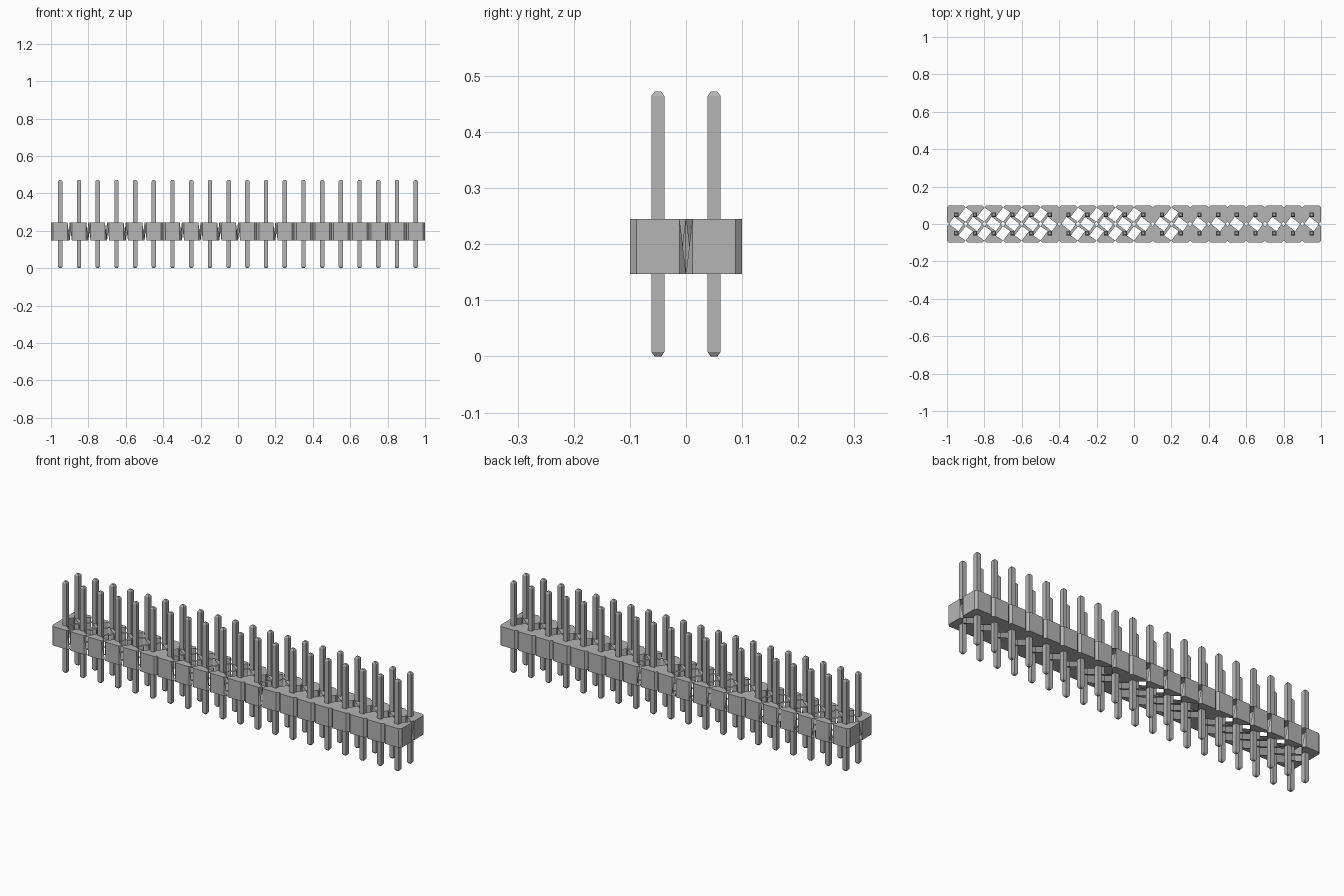
import bpy, bmesh
from mathutils import Matrix, Vector

if "Cube" in bpy.data.objects:
    bpy.data.objects.remove(bpy.data.objects["Cube"], do_unlink=True)

PITCH, COLUMNS = 0.1, 20
HALF, CHAMFER, PIN = PITCH / 2, 0.0115, 0.0115
Z_LOW, Z_HIGH, HEIGHT = 0.147, 0.245, 0.472
# Column joints where the housing is open between neighbouring cells
OPEN_JOINTS = {1, 2, 3, 4, 5, 7, 8, 9, 10, 12}

gray = bpy.data.materials.new("plain gray")
gray.use_nodes = True
colour = (0.46, 0.46, 0.46, 1)
gray.diffuse_color = colour
gray.node_tree.nodes["Principled BSDF"].inputs["Base Color"].default_value = colour


def finish_mesh(name, bm):
    bmesh.ops.remove_doubles(bm, verts=bm.verts[:], dist=0.0001)
    mesh = bpy.data.meshes.new(name)
    bm.to_mesh(mesh)
    bm.free()
    mesh.materials.append(gray)
    return mesh


def add_object(name, mesh, location=(0, 0, 0)):
    obj = bpy.data.objects.new(name, mesh)
    obj.location = location
    bpy.context.collection.objects.link(obj)


def add_face(bm, points):
    bm.faces.new([bm.verts.new(p) for p in points])


def at(p, z):
    return (p.x, p.y, z)


def add_cell(bm, centre, open_sides, walls):
    """Hollow chamfered cell; sides run front, +x, back, -x."""
    starts, ends, corners = [], [], []
    for k in range(4):
        turn = Matrix.Rotation(k * 1.5707963, 3, 'Z')
        starts.append(centre + turn @ Vector((CHAMFER - HALF, -HALF, 0)))
        ends.append(centre + turn @ Vector((HALF - CHAMFER, -HALF, 0)))
        corners.append(centre + turn @ Vector((-PIN, -PIN, 0)))
    for k in range(4):
        n = (k + 1) % 4
        a, b, following = starts[k], ends[k], starts[n]
        # Top and bottom deck around the pin
        deck = [(b, corners[n], corners[k]), (b, following, corners[n])]
        if k not in open_sides:
            deck.append((a, b, corners[k]))
        for tri in deck:
            add_face(bm, [at(p, Z_HIGH) for p in tri])
            add_face(bm, [at(p, Z_LOW) for p in reversed(tri)])
        # Outer wall
        if k in walls:
            add_face(bm, [at(a, Z_LOW), at(b, Z_LOW), at(b, Z_HIGH), at(a, Z_HIGH)])
        # Chamfered corner, halved beside an open side
        b0, b1, f0, f1 = at(b, Z_LOW), at(b, Z_HIGH), at(following, Z_LOW), at(following, Z_HIGH)
        low = k < 2
        if k in open_sides and n not in open_sides:
            add_face(bm, [f0, f1, b0 if low else b1])
        elif n in open_sides:
            add_face(bm, [b0, f0, b1] if low else [b0, f1, b1])
        else:
            add_face(bm, [b0, f0, f1, b1])


# Pin with tapered ends
bm = bmesh.new()
rings = []
for z, r in ((0, 0.006), (0.008, PIN), (HEIGHT - 0.008, PIN), (HEIGHT, 0.006)):
    rings.append([bm.verts.new((sx * r, sy * r, z))
                  for sx, sy in ((-1, -1), (1, -1), (1, 1), (-1, 1))])
for lower, upper in zip(rings, rings[1:]):
    for i in range(4):
        j = (i + 1) % 4
        bm.faces.new((lower[i], lower[j], upper[j], upper[i]))
bm.faces.new(rings[0][::-1])
bm.faces.new(rings[-1])
pin_mesh = finish_mesh("pin", bm)

# Two rows of housing cells with their pins
for row, y, inner, outer in (("front", -HALF, 2, 0), ("back", HALF, 0, 2)):
    housing = bmesh.new()
    for i in range(COLUMNS):
        x = (i - (COLUMNS - 1) / 2) * PITCH
        open_sides, walls = {inner}, {outer}
        if i in OPEN_JOINTS:
            open_sides.add(3)
        if i + 1 in OPEN_JOINTS:
            open_sides.add(1)
        if i == 0:
            walls.add(3)
        if i == COLUMNS - 1:
            walls.add(1)
        add_cell(housing, Vector((x, y, 0)), open_sides, walls)
        add_object(f"{row}_pin_{i + 1}", pin_mesh, (x, y, 0))
    add_object(f"{row}_housing", finish_mesh(f"{row}_housing", housing))
